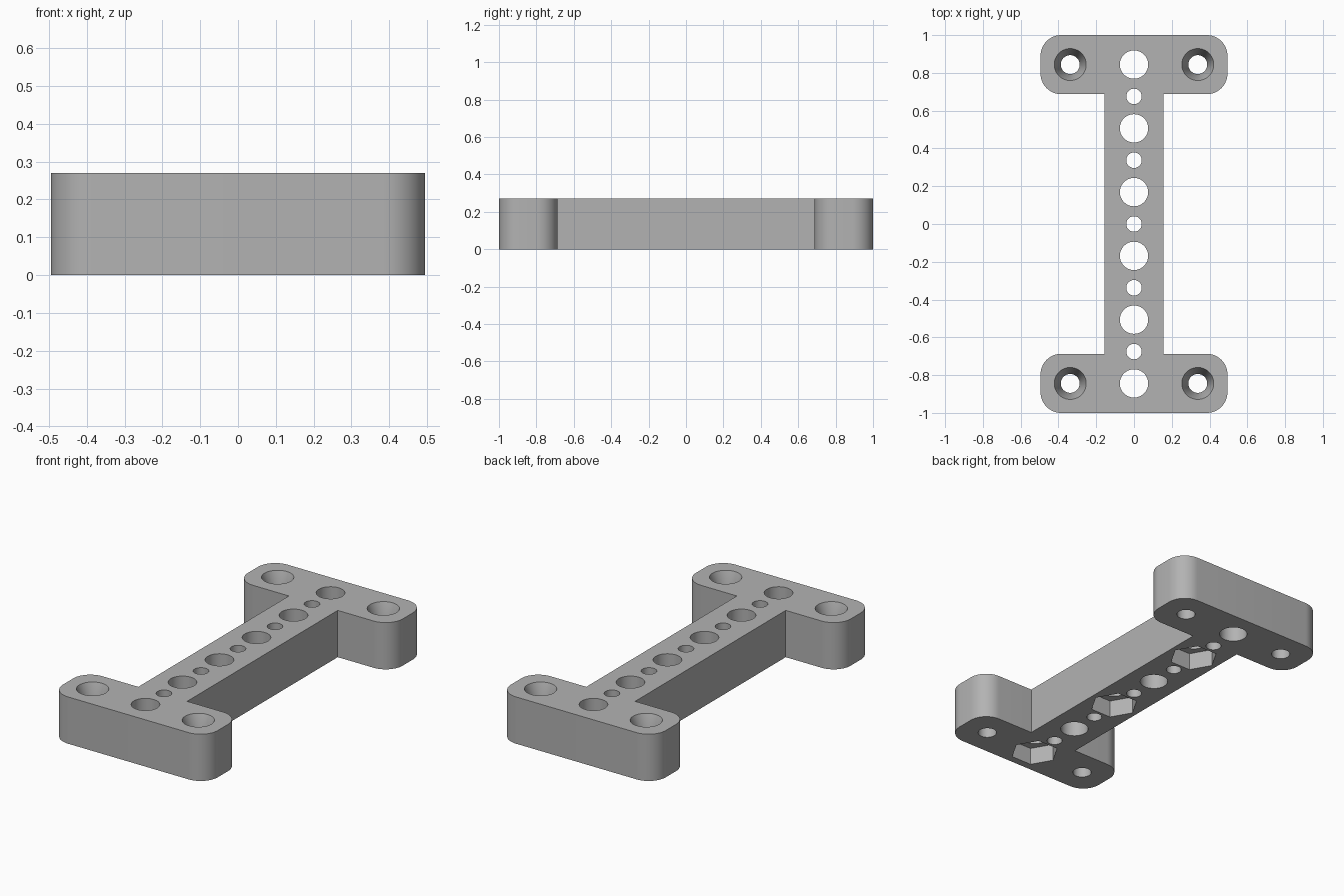
import bpy, bmesh, math

cube = bpy.data.objects.get("Cube")
if cube:
    bpy.data.objects.remove(cube)

HEIGHT = 0.27
HALF_W, HALF_L = 0.495, 1.0     # half extents of the bracket
STEM = 0.156                    # half width of the stem
FLANGE = 0.687                  # y where the end flanges begin
CORNER = 0.11                   # flange corner radius
PITCH = 0.1688                  # hole spacing

grey = bpy.data.materials.new("plain grey")
grey.use_nodes = True
grey.diffuse_color = (0.45, 0.45, 0.45, 1)
grey.node_tree.nodes["Principled BSDF"].inputs["Base Color"].default_value = (0.45, 0.45, 0.45, 1)


def arc(cx, cy, start):
    """Quarter-round corner of a flange, counter-clockwise."""
    steps = 12
    return [(cx + CORNER * math.cos(math.radians(start + 90 * i / steps)),
             cy + CORNER * math.sin(math.radians(start + 90 * i / steps)))
            for i in range(steps + 1)]


def add_object(name, bm):
    bmesh.ops.recalc_face_normals(bm, faces=bm.faces)
    mesh = bpy.data.meshes.new(name)
    bm.to_mesh(mesh)
    bm.free()
    mesh.materials.append(grey)
    obj = bpy.data.objects.new(name, mesh)
    bpy.context.collection.objects.link(obj)
    return obj


def add_cutter(bm, x, y, z0, z1, r0, r1, sides=48):
    """Closed prism or cone from z0 to z1, with a corner on the x axis."""
    rings = [[bm.verts.new((x + r * math.cos(math.tau * i / sides),
                            y + r * math.sin(math.tau * i / sides), z))
              for i in range(sides)] for z, r in ((z0, r0), (z1, r1))]
    bm.faces.new(rings[0][::-1])
    bm.faces.new(rings[1])
    for i in range(sides):
        j = (i + 1) % sides
        bm.faces.new((rings[0][i], rings[0][j], rings[1][j], rings[1][i]))


# I-shaped body: half the outline, then the same turned by 180 degrees
cx, cy = HALF_W - CORNER, HALF_L - CORNER
half = [(STEM, FLANGE)]
half += arc(cx, FLANGE + CORNER, -90) + arc(cx, cy, 0)
half += arc(-cx, cy, 90) + arc(-cx, FLANGE + CORNER, 180)
half += [(-STEM, FLANGE)]
outline = half + [(-x, -y) for x, y in half]
bm = bmesh.new()
base = bm.faces.new([bm.verts.new((x, y, 0)) for x, y in outline])
top = bmesh.ops.extrude_face_region(bm, geom=[base])["geom"]
bmesh.ops.translate(bm, vec=(0, 0, HEIGHT),
                    verts=[v for v in top if isinstance(v, bmesh.types.BMVert)])
body = add_object("bracket_body", bm)

# Through holes: alternating large and small along the stem, four for screws
holes = bmesh.new()
for i in range(-5, 6):
    r = 0.075 if i % 2 else 0.041
    add_cutter(holes, 0, i * PITCH, -0.1, HEIGHT + 0.1, r, r)
for x in (-2 * PITCH, 2 * PITCH):
    for y in (-5 * PITCH, 5 * PITCH):
        add_cutter(holes, x, y, -0.1, HEIGHT + 0.1, 0.05, 0.05)

# Tapered screw-head seats above, hexagonal nut pockets below
recesses = bmesh.new()
for x in (-2 * PITCH, 2 * PITCH):
    for y in (-5 * PITCH, 5 * PITCH):
        add_cutter(recesses, x, y, HEIGHT - 0.1, HEIGHT + 0.001, 0.05, 0.085)
for i in (-5, -1, 3):
    add_cutter(recesses, 0, i * PITCH, -0.1, 0.1, 0.13, 0.13, 6)

for name, cutter_bm in (("hole_cutter", holes), ("recess_cutter", recesses)):
    cutter = add_object(name, cutter_bm)
    cutter.hide_render = True
    mod = body.modifiers.new(name, "BOOLEAN")
    mod.operation, mod.solver, mod.object = "DIFFERENCE", "EXACT", cutter
    bpy.context.view_layer.objects.active = body
    bpy.ops.object.modifier_apply(modifier=mod.name)
    bpy.data.objects.remove(cutter)

# Smooth round walls, crisp edges
bpy.ops.object.select_all(action="DESELECT")
body.select_set(True)
bpy.context.view_layer.objects.active = body
bpy.ops.object.shade_smooth_by_angle(angle=math.radians(30))
